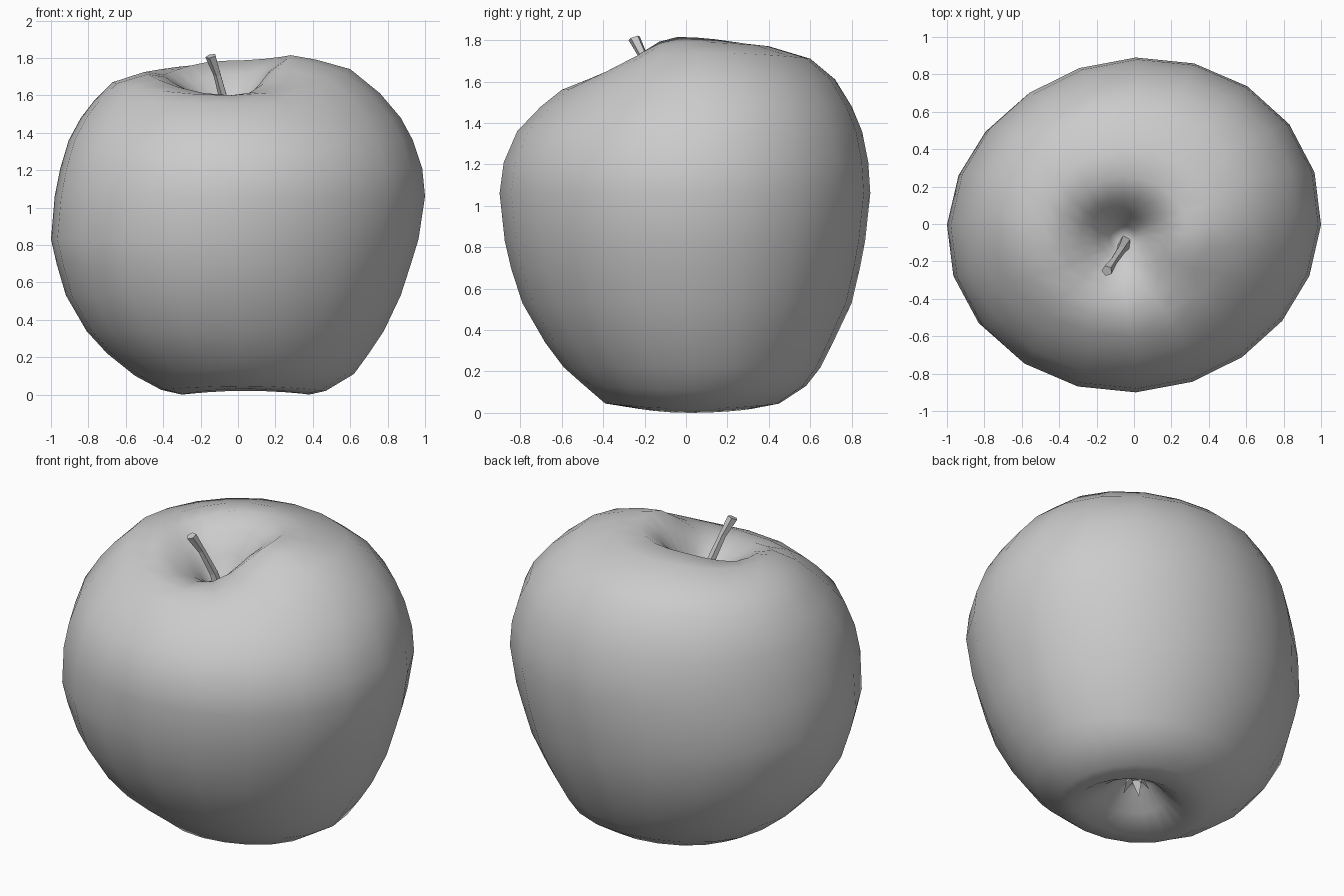
import bpy, bmesh
from math import cos, sin, pi
from mathutils import Vector

cube = bpy.data.objects.get("Cube")
if cube:
    bpy.data.objects.remove(cube, do_unlink=True)

grey = bpy.data.materials.new("plain_grey")
grey.use_nodes = True
colour = (0.6, 0.6, 0.6, 1)
grey.diffuse_color = colour
grey.node_tree.nodes["Principled BSDF"].inputs["Base Color"].default_value = colour


def finish(name, bm, smooth):
    bmesh.ops.recalc_face_normals(bm, faces=bm.faces)
    mesh = bpy.data.meshes.new(name)
    bm.to_mesh(mesh)
    bm.free()
    mesh.materials.append(grey)
    for poly in mesh.polygons:
        poly.use_smooth = smooth
    obj = bpy.data.objects.new(name, mesh)
    bpy.context.collection.objects.link(obj)
    return obj


def loft(name, rings, first=None, last=None, smooth=True):
    """Skin closed rings of points; each end closes to a pole or a flat cap."""
    bm = bmesh.new()
    loops = [[bm.verts.new(p) for p in ring] for ring in rings]
    count = len(loops[0])
    for low, high in zip(loops, loops[1:]):
        for i in range(count):
            j = (i + 1) % count
            bm.faces.new((low[i], low[j], high[j], high[i]))
    for loop, pole in ((loops[0], first), (loops[-1], last)):
        if pole:
            tip = bm.verts.new(pole)
            for i in range(count):
                bm.faces.new((loop[i], loop[(i + 1) % count], tip))
        else:
            bm.faces.new(loop)
    return finish(name, bm, smooth)


def fruit_ring(extents, heights, sides=20):
    """Skewed oval from its left, right, front, back limits and their heights."""
    x0, x1, y0, y1 = extents
    z_x0, z_x1, z_y0, z_y1 = heights
    ring = []
    for i in range(sides):
        angle = 2 * pi * i / sides
        c, s = cos(angle), sin(angle)
        skew = 1 + .025 * sin(2 * angle)
        z = c * c * (z_x1 if c > 0 else z_x0) + s * s * (z_y1 if s > 0 else z_y0)
        ring.append(((x0 + x1) / 2 + skew * c * (x1 - x0) / 2,
                     (y0 + y1) / 2 + skew * s * (y1 - y0) / 2, z))
    return ring


def level(z):
    return (z, z, z, z)


# Fruit body: base hollow, lopsided flanks, tilted rim, then the stem hollow
sections = [
    ((-.06, .14, -.04, .16), level(.17)),
    ((-.16, .24, -.14, .22), level(.08)),
    ((-.30, .38, -.28, .32), (0, 0, .03, .02)),
    ((-.41, .47, -.39, .45), (.025, .02, .045, .045)),
    ((-.55, .62, -.50, .58), (.1, .11, .14, .13)),
    ((-.70, .70, -.59, .65), level(.22)),
    ((-.81, .78, -.68, .71), level(.34)),
    ((-.92, .87, -.79, .80), level(.53)),
    ((-.97, .925, -.845, .84), level(.7)),
    ((-1, .965, -.875, .865), level(.83)),
    ((-.98, 1, -.9, .89), level(1.06)),
    ((-.95, .985, -.88, .88), level(1.21)),
    ((-.905, .935, -.815, .85), level(1.36)),
    ((-.84, .87, -.70, .80), level(1.48)),
    ((-.77, .76, -.60, .72), (1.57, 1.61, 1.56, 1.61)),
    ((-.67, .60, -.50, .60), (1.67, 1.74, 1.6, 1.71)),
    ((-.50, .42, -.41, .40), (1.725, 1.79, 1.6, 1.77)),
    ((-.40, .28, -.33, .25), (1.71, 1.815, 1.58, 1.785)),
    ((-.29, .17, -.25, .14), (1.64, 1.73, 1.55, 1.71)),
    ((-.19, .07, -.18, .05), (1.55, 1.59, 1.5, 1.6)),
    ((-.13, .01, -.14, -.01), level(1.45)),
]
loft("fruit_body", [fruit_ring(e, h) for e, h in sections],
     first=(.04, .06, .22), last=(-.06, -.08, 1.39))

# Stem: thin leaning stalk that flares at its cut end
path = [((-.04, -.09, 1.36), .04), ((-.07, -.14, 1.56), .025),
        ((-.11, -.20, 1.71), .021), ((-.145, -.25, 1.81), .03)]
stem_rings = []
lean = (Vector(path[-1][0]) - Vector(path[0][0])).normalized()
side = lean.cross(Vector((0, 1, 0))).normalized()
other = lean.cross(side)
for centre, radius in path:
    stem_rings.append([Vector(centre) + radius * (side * cos(a) + other * sin(a))
                       for a in (2 * pi * i / 5 for i in range(5))])
loft("stem", stem_rings, smooth=False)

# Dried blossom: small pointed sepals inside the base hollow
bm = bmesh.new()
for i in range(5):
    a = 2 * pi * i / 5
    out, across = Vector((cos(a), sin(a), 0)), Vector((-sin(a), cos(a), 0))
    root = Vector((.04, .06, .19)) + out * .03
    corners = (root + across * .03, root - across * .03,
               root + out * .05 - Vector((0, 0, .08)))
    bm.faces.new([bm.verts.new(p) for p in corners])
finish("blossom_sepals", bm, False)
